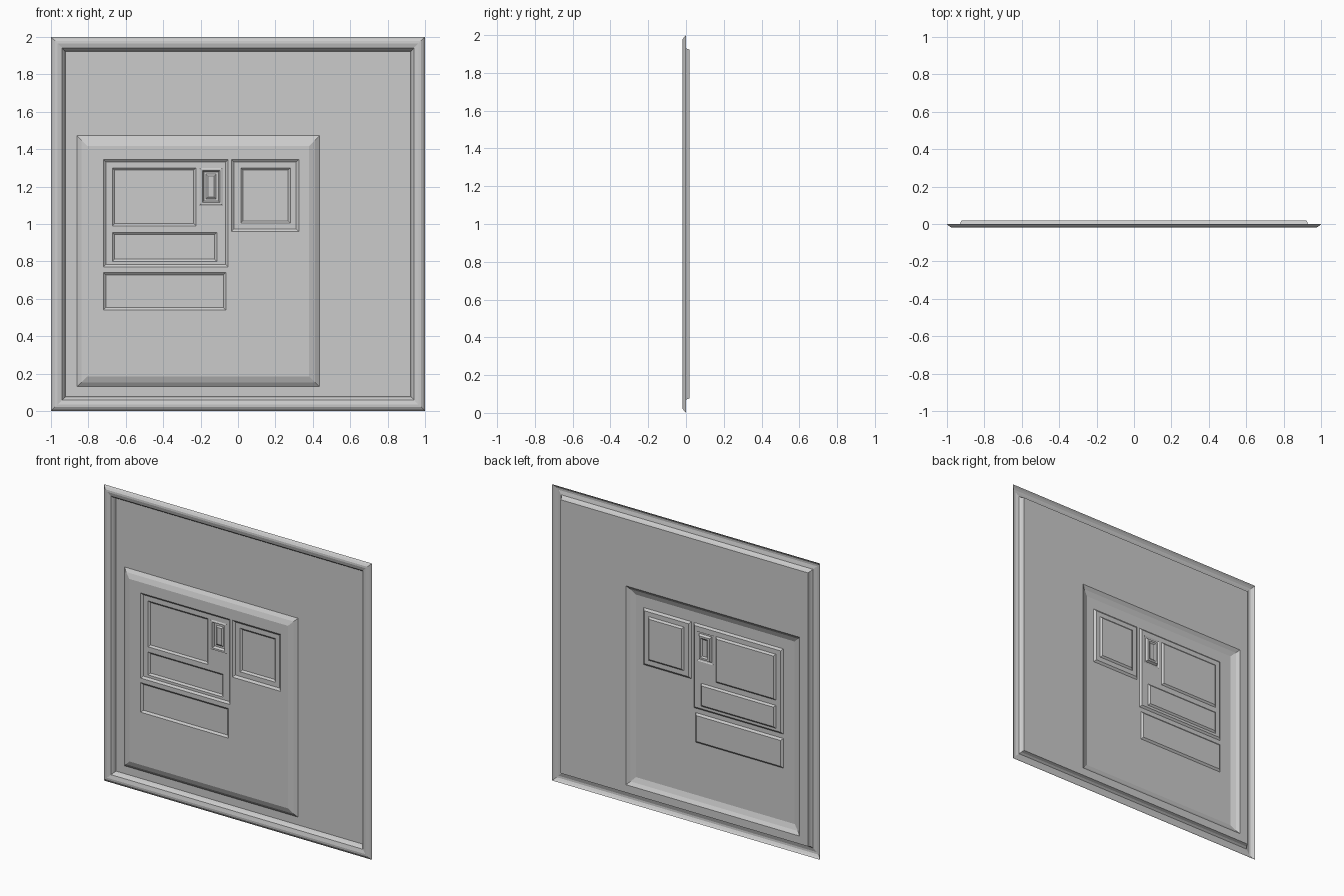
import bpy, bmesh

if "Cube" in bpy.data.objects:
    bpy.data.objects.remove(bpy.data.objects["Cube"])

grey = bpy.data.materials.new("plain grey")
grey.diffuse_color = (0.6, 0.6, 0.6, 1)
grey.use_nodes = True
grey.node_tree.nodes["Principled BSDF"].inputs["Base Color"].default_value = grey.diffuse_color


def inset(r, d):
    return (r[0] + d, r[1] - d, r[2] + d, r[3] - d)


def corners(r, y):
    x0, x1, z0, z1 = r
    return [(x0, y, z0), (x1, y, z0), (x1, y, z1), (x0, y, z1)]


def relief(name, rect, profile, holes=()):
    """Thin stepped sheet: mitred rings along (inset, y), then a floor with openings."""
    bm = bmesh.new()
    rings = [[bm.verts.new(c) for c in corners(inset(rect, d), y)] for d, y in profile]
    for a, b in zip(rings, rings[1:]):
        for i in range(4):
            j = (i + 1) % 4
            bm.faces.new((a[i], a[j], b[j], b[i]))
    d, y = profile[-1]
    floor = inset(rect, d)
    xs = sorted(set(floor[:2]) | {v for h in holes for v in h[:2]})
    zs = sorted(set(floor[2:]) | {v for h in holes for v in h[2:]})
    for x0, x1 in zip(xs, xs[1:]):
        for z0, z1 in zip(zs, zs[1:]):
            cx, cz = (x0 + x1) / 2, (z0 + z1) / 2
            if any(h[0] < cx < h[1] and h[2] < cz < h[3] for h in holes):
                continue
            bm.faces.new([bm.verts.new(c) for c in corners((x0, x1, z0, z1), y)])
    bmesh.ops.remove_doubles(bm, verts=bm.verts, dist=1e-5)
    me = bpy.data.meshes.new(name)
    bm.to_mesh(me)
    bm.free()
    me.materials.append(grey)
    ob = bpy.data.objects.new(name, me)
    bpy.context.collection.objects.link(ob)
    return ob


# Depth levels (front is -y)
BACK, FACE, MID, DEEP = 0.0185, -0.010, 0.001, 0.011

# Outlines as (x0, x1, z0, z1)
wall = (-1, 1, 0, 2)
panel = (-0.86, 0.435, 0.13, 1.472)
large = (-0.72, -0.053, 0.77, 1.345)
square = (-0.035, 0.325, 0.96, 1.345)
strip = (-0.72, -0.065, 0.54, 0.74)
screen = (-0.672, -0.225, 0.99, 1.30)
slot = (-0.672, -0.113, 0.80, 0.955)
switch = (-0.205, -0.083, 1.10, 1.30)
pane = (0.015, 0.28, 1.005, 1.30)

# Wall sheet with moulded border
relief("wall_with_border", wall,
       [(0, 0), (0.01, -0.010), (0.022, -0.0175), (0.035, -0.0185),
        (0.06, -0.012), (0.07, 0.0), (0.077, BACK)], [panel])

# Raised panel with sloping edge
relief("raised_panel", panel,
       [(0, BACK), (0.022, 0.003), (0.055, FACE)], [large, square, strip])

# Recesses in the panel
relief("large_recess", large, [(0, FACE), (0.013, MID)], [screen, slot, switch])
relief("square_recess", square, [(0, FACE), (0.014, MID)], [pane])
relief("lower_recess", strip, [(0, FACE), (0.013, MID)])

# Recesses within recesses
for name, r in (("screen", screen), ("slot", slot), ("square_pane", pane)):
    relief(name, r, [(0, MID), (0.012, DEEP)])

# Small switch with a raised middle
relief("switch", switch,
       [(0, MID), (0.006, -0.003), (0.014, -0.003), (0.022, 0.013),
        (0.034, 0.013), (0.044, 0.006)])
